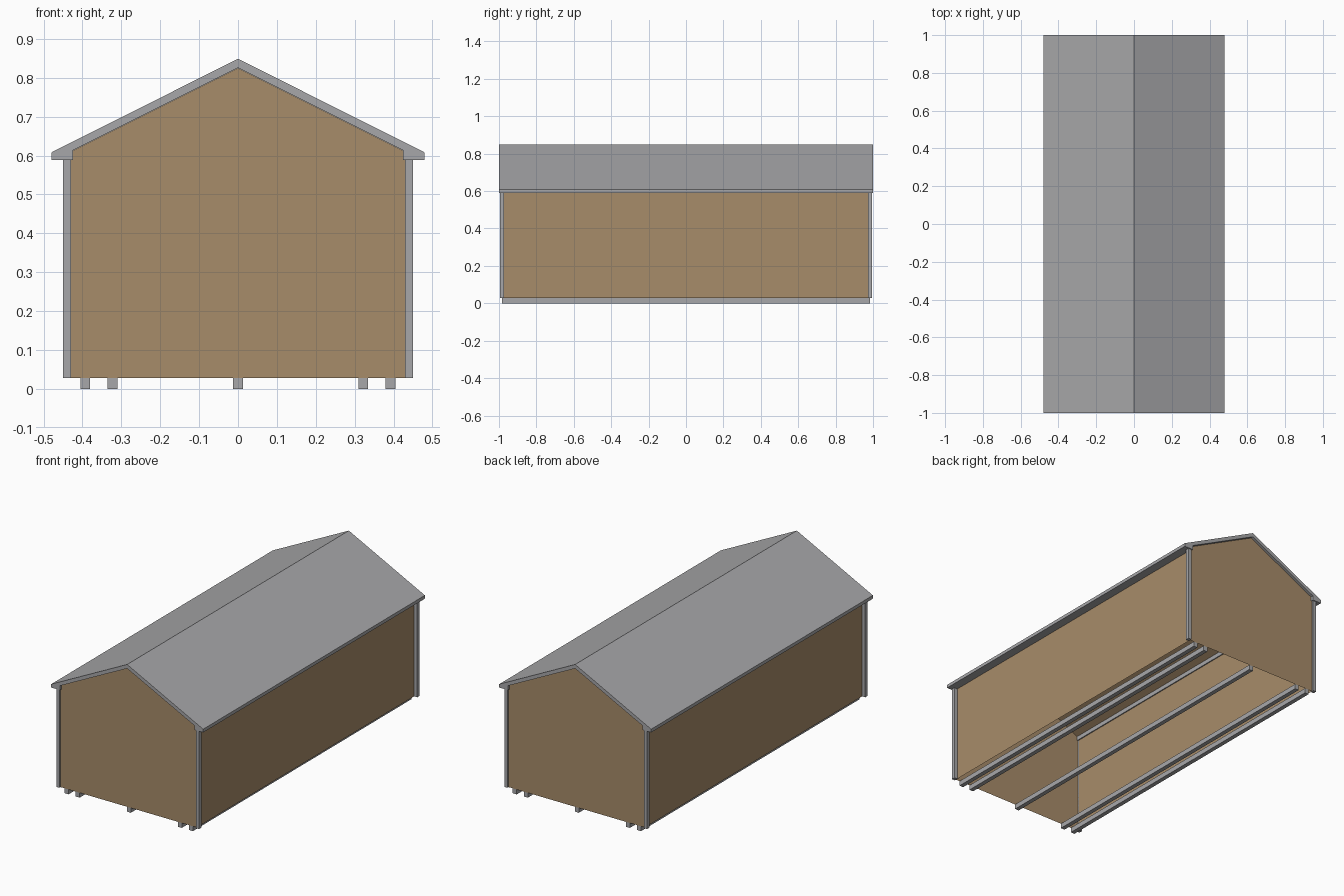
import bpy, bmesh

if "Cube" in bpy.data.objects:
    bpy.data.objects.remove(bpy.data.objects["Cube"])


def material(name, rgb):
    m = bpy.data.materials.new(name)
    m.diffuse_color = (*rgb, 1.0)
    m.use_nodes = True
    m.node_tree.nodes["Principled BSDF"].inputs["Base Color"].default_value = m.diffuse_color
    return m


GREY = material("grey_metal", (0.39, 0.39, 0.40))
BROWN = material("brown_siding", (0.39, 0.262, 0.143))


def finish(name, bm, mat):
    mesh = bpy.data.meshes.new(name)
    bm.to_mesh(mesh)
    bm.free()
    mesh.materials.append(mat)
    obj = bpy.data.objects.new(name, mesh)
    bpy.context.collection.objects.link(obj)
    return obj


def prism(name, profile, half_len, mat, skip_bottom=False):
    """Extrude an x-z profile along y; optionally leave the underside open."""
    bm = bmesh.new()
    front = [bm.verts.new((x, -half_len, z)) for x, z in profile]
    back = [bm.verts.new((x, half_len, z)) for x, z in profile]
    bm.faces.new(front)
    bm.faces.new(back[::-1])
    n = len(profile)
    for i in range(n):
        j = (i + 1) % n
        bm.faces.new((front[j], front[i], back[i], back[j]))
    bmesh.ops.recalc_face_normals(bm, faces=bm.faces)
    if skip_bottom:
        low = [f for f in bm.faces if f.normal.z < -0.9]
        bmesh.ops.delete(bm, geom=low, context='FACES_ONLY')
    return finish(name, bm, mat)


def box(name, x0, x1, y0, y1, z0, z1, mat):
    bm = bmesh.new()
    bmesh.ops.create_cube(bm, size=1.0)
    for v in bm.verts:
        v.co = (x1 if v.co.x > 0 else x0,
                y1 if v.co.y > 0 else y0,
                z1 if v.co.z > 0 else z0)
    return finish(name, bm, mat)


# siding shell: gabled body, open underneath
prism("siding_shell",
      [(-0.43, 0.028), (0.43, 0.028), (0.43, 0.61), (0, 0.825), (-0.43, 0.61)],
      0.985, BROWN, skip_bottom=True)

# roof with eave returns
half = [(0.48, 0.608), (0.48, 0.589), (0.424, 0.589), (0.424, 0.614)]
prism("roof",
      [(0, 0.849)] + half + [(0, 0.826)] + [(-x, z) for x, z in half[::-1]],
      1.0, GREY)

# corner trims
for sx, side in ((-1, "left"), (1, "right")):
    for sy, end in ((-1, "front"), (1, "back")):
        xs = sorted((sx * 0.43, sx * 0.45))
        ys = sorted((sy * 0.974, sy * 0.995))
        box(f"corner_trim_{end}_{side}", *xs, *ys, 0.028, 0.589, GREY)

# skids running the full length
for i, x in enumerate((-0.393, -0.323, 0.0, 0.322, 0.392)):
    box(f"skid_{i + 1}", x - 0.0125, x + 0.0125, -0.985, 0.985, 0, 0.028, GREY)
